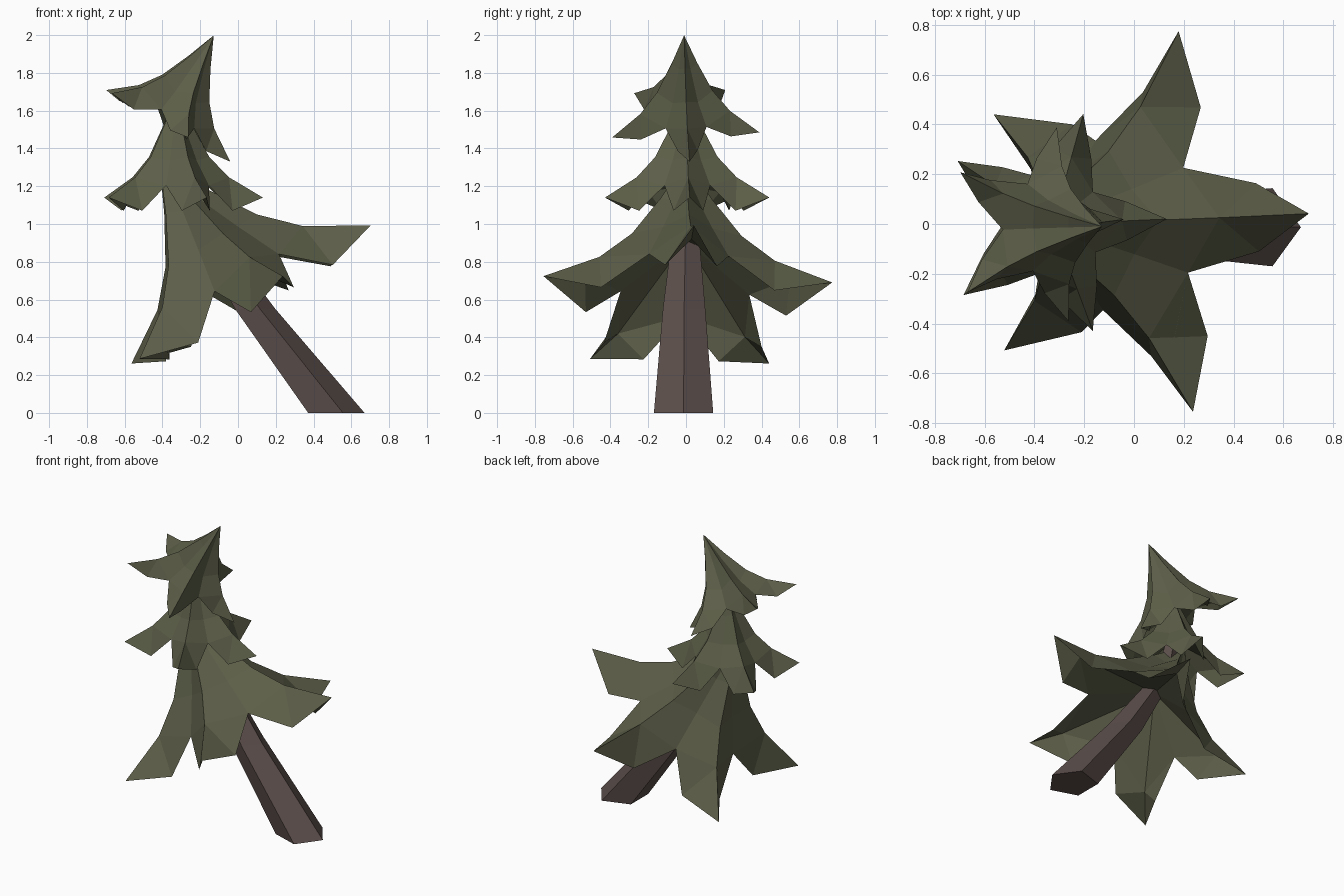
import bpy
import bmesh
from math import radians, sin, cos
from mathutils import Matrix, Vector

cube = bpy.data.objects.get("Cube")
if cube:
    bpy.data.objects.remove(cube)


def make_material(name, rgb):
    mat = bpy.data.materials.new(name)
    mat.use_nodes = True
    color = (*rgb, 1)
    mat.diffuse_color = color
    bsdf = mat.node_tree.nodes["Principled BSDF"]
    bsdf.inputs["Base Color"].default_value = color
    bsdf.inputs["Roughness"].default_value = 0.9
    return mat


needles = make_material("needle green", (0.108, 0.112, 0.065))
bark = make_material("bark brown", (0.108, 0.078, 0.071))


def finish(bm, name, mat):
    bmesh.ops.recalc_face_normals(bm, faces=bm.faces)
    mesh = bpy.data.meshes.new(name)
    bm.to_mesh(mesh)
    bm.free()
    mesh.materials.append(mat)
    obj = bpy.data.objects.new(name, mesh)
    bpy.context.collection.objects.link(obj)
    return obj


def polar(angle, radius, height):
    a = radians(angle)
    return Vector((radius * cos(a), radius * sin(a), height))


ARMS = 5
STEP = 360 / ARMS


def branch_tier(name, center, scale, tilt, phase, peak, lift, spread, droop,
                yaw=(0,) * ARMS):
    """Five-armed star: ridges to the tips, valleys to the notches.
    lift raises the ridges, spread and droop place the arm shoulders,
    yaw swings the shoulders of each arm sideways."""
    bm = bmesh.new()
    place = (Matrix.Translation(center) @ Matrix.Rotation(radians(tilt), 4, 'Y')
             @ Matrix.Scale(scale, 4))

    def vert(angle, radius, height):
        return bm.verts.new(place @ polar(angle + phase, radius, height))

    apex = vert(0, 0, peak)
    hollow = vert(0, 0, 0.36)
    ridge_profile = [(0.14, 0.7 * peak), (0.3, 0.36 + lift), (0.48, 0.18 + lift / 2),
                     (0.79, 0), (0.56, 0.05)]
    valley_profile = [(0.1, 0.66 * peak), (0.22, 0.34), (0.355, 0.11)]
    ridges = [[vert(i * STEP + yaw[i] / 2, *p) for p in ridge_profile] for i in range(ARMS)]
    valleys = [[vert((i + 0.5) * STEP, *p) for p in valley_profile] for i in range(ARMS)]

    for i, (upper, middle, outer, tip, fold) in enumerate(ridges):
        # both halves of one arm
        for side, valley in ((1, valleys[i]), (-1, valleys[i - 1])):
            v_upper, v_middle, notch = valley
            shoulder = vert(i * STEP + yaw[i] + side * spread, 0.525, droop)
            for face in ((apex, upper, v_upper),
                         (upper, middle, v_middle, v_upper),
                         (middle, outer, notch, v_middle),
                         (outer, shoulder, notch),
                         (outer, tip, shoulder),
                         (hollow, notch, fold),
                         (fold, notch, shoulder),
                         (fold, shoulder, tip)):
                bm.faces.new(face)
    return finish(bm, name, needles)


# Branch tiers
branch_tier("lower_branches", (0.012, 0, 0.594), 1.01, -30, 3, 0.85, -0.01, 15, -0.08,
            yaw=(0, 2, -1, 1, -4))
branch_tier("middle_branches", (-0.326, 0, 1.14), 0.58, 0, 2.5, 0.95, 0.01, 15, -0.12)
branch_tier("upper_branches", (-0.396, -0.01, 1.535), 0.52, 30, 4, 1.03, 0.06, 11, -0.03)

# Leaning five-sided trunk
bm = bmesh.new()
rings = []
for x, y, z, radius in ((0.505, -0.013, 0, 0.165), (0.08, -0.01, 0.55, 0.118),
                        (-0.26, 0, 1.08, 0.06), (-0.34, 0, 1.45, 0.04)):
    rings.append([bm.verts.new(Vector((x, y, z)) + polar(k * 72, radius, 0))
                  for k in range(5)])
for low, high in zip(rings, rings[1:]):
    for k in range(5):
        n = (k + 1) % 5
        bm.faces.new((low[k], low[n], high[n], high[k]))
bm.faces.new(rings[0])
bm.faces.new(rings[-1])
finish(bm, "trunk", bark)
